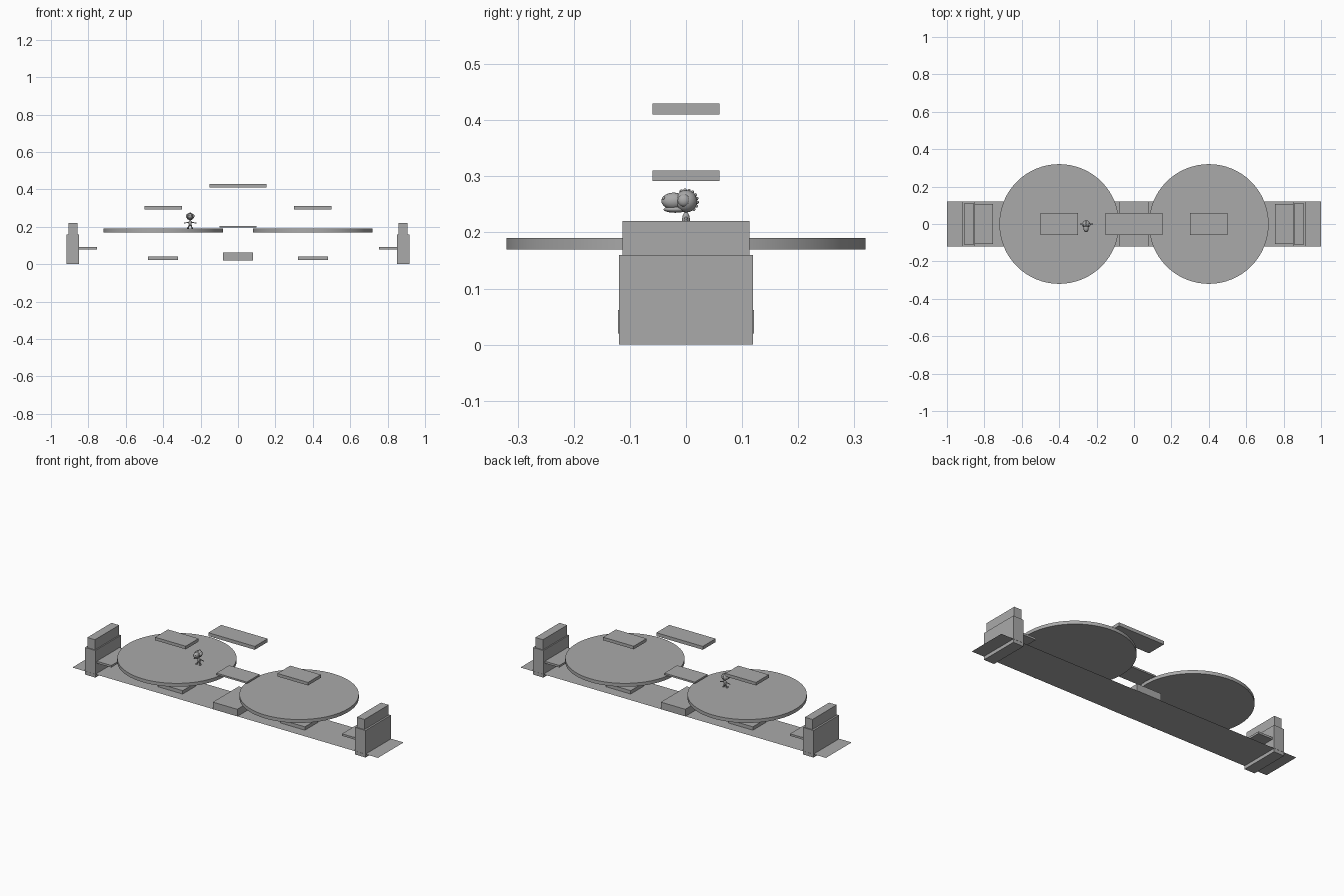
import bpy
import math
from mathutils import Vector

cube = bpy.data.objects.get("Cube")
if cube:
    bpy.data.objects.remove(cube, do_unlink=True)

GREY = (0.4, 0.4, 0.4, 1.0)
grey = bpy.data.materials.new("plain grey")
grey.use_nodes = True
grey.diffuse_color = GREY
grey.node_tree.nodes["Principled BSDF"].inputs["Base Color"].default_value = GREY


def finish(name, smooth=False):
    ob = bpy.context.object
    ob.name = name
    ob.data.materials.append(grey)
    if smooth:
        bpy.ops.object.shade_smooth_by_angle(angle=math.radians(40))
    return ob


def box(name, x0, x1, half_y, z0, z1):
    """Box spanning x0..x1 and z0..z1, centred on y = 0."""
    bpy.ops.mesh.primitive_cube_add(size=1, location=((x0 + x1) / 2, 0, (z0 + z1) / 2))
    ob = finish(name)
    ob.scale = (x1 - x0, 2 * half_y, z1 - z0)
    return ob


def ball(name, centre, radii, segments=20):
    bpy.ops.mesh.primitive_uv_sphere_add(segments=segments, ring_count=segments // 2,
                                         radius=1, location=centre)
    ob = finish(name, True)
    ob.scale = radii
    return ob


def limb(name, start, end, r0, r1):
    """Tapered round limb between two points."""
    a, b = Vector(start), Vector(end)
    bpy.ops.mesh.primitive_cone_add(vertices=12, radius1=r0, radius2=r1,
                                    depth=(b - a).length, location=(a + b) / 2)
    ob = finish(name, True)
    ob.rotation_euler = (b - a).to_track_quat('Z', 'Y').to_euler()
    return ob


# Flat ground strip
bpy.ops.mesh.primitive_plane_add(size=1, location=(0, 0, 0.02))
finish("ground_strip").scale = (2, 0.24, 1)

# Central pieces
box("centre_block", -0.08, 0.08, 0.121, 0.02, 0.062)
box("bridge", -0.1, 0.1, 0.06, 0.195, 0.205)
box("high_platform", -0.152, 0.152, 0.06, 0.41, 0.43)

# Mirrored pieces on both sides
for side, s in (("left", 1), ("right", -1)):
    box(side + "_pillar", s * 0.85, s * 0.918, 0.119, 0, 0.16)
    box(side + "_pillar_top", s * 0.857, s * 0.907, 0.113, 0.16, 0.22)
    box(side + "_shelf", s * 0.755, s * 0.855, 0.106, 0.08, 0.092)
    box(side + "_low_step", s * 0.32, s * 0.48, 0.06, 0.022, 0.042)
    box(side + "_floating_platform", s * 0.3, s * 0.5, 0.06, 0.292, 0.31)
    bpy.ops.mesh.primitive_cylinder_add(vertices=64, radius=0.32, depth=0.02,
                                        location=(s * 0.4, 0, 0.18))
    finish(side + "_disc", True)

# Small creature standing on the right disc
CX = -0.256
ball("cranium", (CX, 0, 0.2555), (0.02, 0.02, 0.02))
ball("snout", (CX, -0.022, 0.256), (0.014, 0.022, 0.015))
ball("lower_jaw", (CX, -0.019, 0.241), (0.012, 0.021, 0.006))
ball("torso", (CX, 0, 0.221), (0.008, 0.007, 0.016))
limb("tail", (CX, 0.003, 0.214), (CX, 0.018, 0.206), 0.005, 0.001)

for side, s in (("left", 1), ("right", -1)):
    ball(side + "_eye", (CX + s * 0.015, -0.004, 0.257), (0.008, 0.011, 0.011))
    ball(side + "_nostril", (CX + s * 0.006, -0.04, 0.261), (0.003, 0.003, 0.003), 10)
    limb(side + "_arm", (CX + s * 0.005, 0, 0.225), (CX + s * 0.03, 0, 0.22), 0.003, 0.002)
    ball(side + "_hand", (CX + s * 0.03, 0, 0.22), (0.004, 0.003, 0.003), 10)
    limb(side + "_leg", (CX + s * 0.004, 0, 0.212), (CX + s * 0.01, 0, 0.193), 0.004, 0.003)
    ball(side + "_foot", (CX + s * 0.011, -0.004, 0.194), (0.005, 0.009, 0.004), 12)

# Crest of round bumps over the head
for i in range(9):
    a = math.radians(115 - 20 * i)
    ball("crest_bump_%d" % (i + 1),
         (CX, 0.02 * math.cos(a), 0.2555 + 0.02 * math.sin(a)), (0.003,) * 3, 10)
